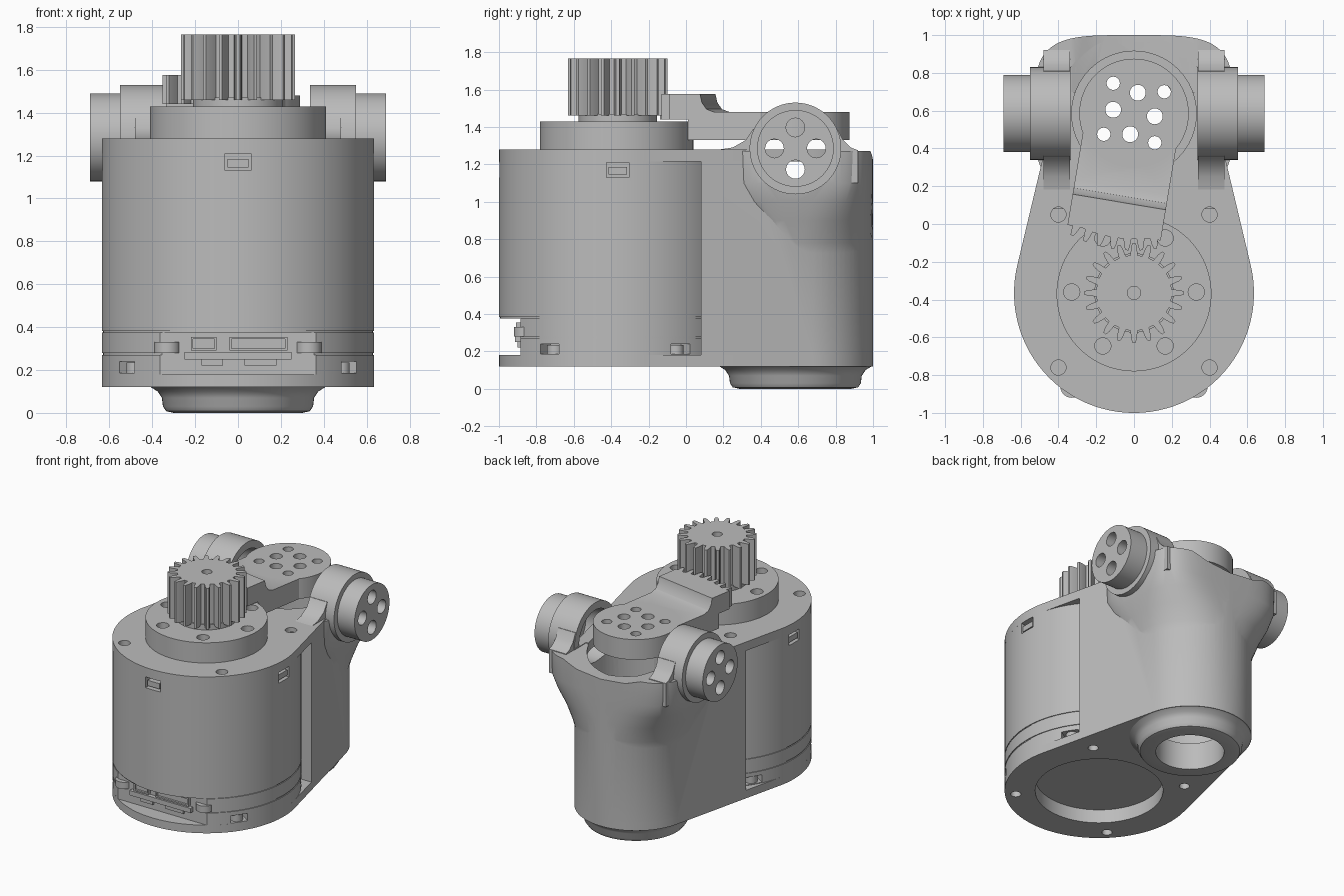
import bpy, bmesh, math
from math import sin, cos, pi, radians
from mathutils import Matrix, Vector

old = bpy.data.objects.get("Cube")
if old:
    bpy.data.objects.remove(old, do_unlink=True)

grey = bpy.data.materials.new("machine_grey")
grey.use_nodes = True
COLOUR = (0.5, 0.5, 0.5, 1)
grey.diffuse_color = COLOUR
grey.node_tree.nodes["Principled BSDF"].inputs["Base Color"].default_value = COLOUR

DRUM_Y, DRUM_R = -0.365, 0.635
POST_Y, POST_R = 0.585, 0.415
PIVOT_Z = 1.285


def loft(name, rings):
    """Closed solid skinned through rings of equal length."""
    bm = bmesh.new()
    loops = [[bm.verts.new(p) for p in ring] for ring in rings]
    n = len(loops[0])
    for a, b in zip(loops, loops[1:]):
        for i in range(n):
            j = (i + 1) % n
            bm.faces.new((a[i], a[j], b[j], b[i]))
    bm.faces.new(loops[0])
    bm.faces.new(loops[-1])
    bmesh.ops.recalc_face_normals(bm, faces=bm.faces)
    mesh = bpy.data.meshes.new(name)
    bm.to_mesh(mesh)
    bm.free()
    mesh.materials.append(grey)
    ob = bpy.data.objects.new(name, mesh)
    bpy.context.collection.objects.link(ob)
    return ob


def prism(name, pts, lo, hi, axis="z"):
    """Extrude a 2D outline along an axis."""
    place = {"x": lambda a, b, t: (t, a, b),
             "y": lambda a, b, t: (a, t, b),
             "z": lambda a, b, t: (a, b, t)}[axis]
    return loft(name, [[place(a, b, t) for a, b in pts] for t in (lo, hi)])


def circle(a, b, r, n=64):
    return [(a + r * cos(2 * pi * i / n), b + r * sin(2 * pi * i / n)) for i in range(n)]


def cyl(name, a, b, r, lo, hi, axis="z", n=64):
    return prism(name, circle(a, b, r, n), lo, hi, axis)


def turned(name, y, profile):
    return loft(name, [[(a, b, z) for a, b in circle(0, y, r, 96)] for r, z in profile])


def box(name, x0, x1, y0, y1, z0, z1):
    return prism(name, [(x0, y0), (x1, y0), (x1, y1), (x0, y1)], z0, z1)


def boolean(target, tools, op="DIFFERENCE"):
    for t in tools:
        m = target.modifiers.new("bool", "BOOLEAN")
        m.operation, m.solver, m.object = op, "EXACT", t
    deps = bpy.context.evaluated_depsgraph_get()
    deps.update()
    mesh = bpy.data.meshes.new_from_object(target.evaluated_get(deps))
    target.modifiers.clear()
    target.data = mesh
    for t in tools:
        bpy.data.objects.remove(t, do_unlink=True)
    return target


def holes(spots, r, lo, hi, axis="z"):
    return [cyl("hole_cutter", a, b, r, lo, hi, axis, 24) for a, b in spots]


def arc(y, r, a0, a1, n=48):
    return [(r * cos(a0 + (a1 - a0) * i / n), y + r * sin(a0 + (a1 - a0) * i / n))
            for i in range(n + 1)]


# Outline wrapping the drum and the rear post
tilt = math.asin((DRUM_R - POST_R) / (POST_Y - DRUM_Y))
rear_arc = arc(POST_Y, POST_R, tilt, pi - tilt)
outline = rear_arc + arc(DRUM_Y, DRUM_R, pi - tilt, 2 * pi + tilt, 96)
SPLIT = 0.08
split_x = (DRUM_R - sin(tilt) * (SPLIT - DRUM_Y)) / cos(tilt)
rear_outline = rear_arc + [(-split_x, SPLIT), (split_x, SPLIT)]
screws = [(sx * 0.4, y) for sx in (-1, 1) for y in (0.05, -0.76)]


def well():
    return cyl("well_cutter", 0, POST_Y, 0.33, 0.2, 2)


def dip():
    pts = [(-.33, 1.6), (-.33, 1.275), (-.2, 1.23), (0, 1.21), (.2, 1.23), (.33, 1.275), (.33, 1.6)]
    return prism("dip_cutter", pts, 0.7, 1.2, "y")


# Plates
base = prism("base_plate", outline, 0.12, 0.18)
boolean(base, holes(screws, 0.035, 0.05, 0.17) + [
    cyl("recess_cutter", 0, DRUM_Y, 0.43, 0, 0.3), cyl("bore_cutter", 0, POST_Y, 0.23, 0, 0.3)])
top = prism("top_plate", outline, 1.215, 1.28)
boolean(top, holes(screws, 0.04, 1.23, 1.4) + [well(), dip()])

# Drum with seam grooves, connector slot, clip and screw pockets
g = 0.006
drum = turned("motor_drum", DRUM_Y, [
    (DRUM_R, 0.18), (DRUM_R, 0.27), (DRUM_R - g, 0.27), (DRUM_R - g, 0.28), (DRUM_R, 0.28),
    (DRUM_R, 0.375), (DRUM_R - g, 0.375), (DRUM_R - g, 0.383), (DRUM_R, 0.383), (DRUM_R, 1.215)])
pockets = [box("slot_cutter", -1, 1, -1.2, -0.885, 0.17, 0.375),
           cyl("recess_cutter", 0, DRUM_Y, 0.43, 0.1, 0.22)]


def radial(ob, angle):
    ob.data.transform(Matrix.Translation((0, DRUM_Y, 0)) @ Matrix.Rotation(radians(angle), 4, "Z"))
    return ob


for a in (-90, 0, 180):
    pockets.append(radial(box("clip_cutter", 0.58, 0.7, -0.06, 0.06, 1.13, 1.21), a))
    radial(box("clip_tab", 0.57, 0.625, -0.05, 0.05, 1.145, 1.185), a)
for a in (-35, 32, 215, 148):
    pockets.append(radial(box("screw_cutter", 0.54, 0.7, -0.06, 0.06, 0.185, 0.24), a))
    radial(cyl("side_screw", 0.585, 0, 0.042, 0.18, 0.235, n=24), a)
boolean(drum, pockets)

# Connectors in the front slot
boolean(box("narrow_connector", -0.22, -0.1, -0.91, -0.87, 0.29, 0.355),
        [box("socket_cutter", -0.21, -0.11, -1, -0.895, 0.3, 0.345)])
boolean(box("wide_connector", -0.04, 0.23, -0.91, -0.87, 0.29, 0.355),
        [box("socket_cutter", -0.03, 0.22, -1, -0.895, 0.3, 0.345)])
box("circuit_board", -0.25, 0.25, -0.915, -0.87, 0.25, 0.285)
for i in range(2):
    box("lower_tab", -0.17 + i * 0.2, -0.07 + i * 0.25, -0.9, -0.87, 0.22, 0.25)
for s in (-1, 1):
    cyl("slot_screw", s * 0.33, -0.86, 0.06, 0.28, 0.33, n=24)


# Rear post, flaring skirt and pivot ears
def squircle(hw, hd, n, z):
    ring = []
    for a, b in circle(0, 0, 1, 72):
        ring.append((math.copysign(abs(a) ** (2 / n), a) * hw,
                     POST_Y + math.copysign(abs(b) ** (2 / n), b) * hd, z))
    return ring


post = prism("rear_housing", rear_outline, 0.15, 1.25)
skirt = loft("skirt", [squircle(.395, .4, 2, .66), squircle(.43, .412, 2.1, .78),
                       squircle(.465, .414, 2.5, .9), squircle(.5, .415, 3.2, 1.0),
                       squircle(.52, .415, 4, 1.1), squircle(.525, .415, 4, 1.27)])
parts, cutters = [skirt], [well(), dip(), cyl("bore_cutter", 0, POST_Y, 0.23, 0, 0.5)]
fillet = [(.15, 1.1), (.15, 1.275), (.25, 1.29), (.32, 1.33), (.36, 1.39),
          (.81, 1.39), (.84, 1.33), (.88, 1.29), (.92, 1.275), (.92, 1.1)]
spots = [(POST_Y + 0.112 * dy, PIVOT_Z + 0.112 * dz) for dy, dz in ((1, 0), (-1, 0), (0, 1), (0, -1))]
for s in (-1, 1):
    parts.append(prism("fillet", fillet, s * 0.34, s * 0.48, "x"))
    parts.append(cyl("ear", POST_Y, PIVOT_Z, 0.245, s * 0.335, s * 0.55, "x"))
    cutters.append(cyl("ear_bore", POST_Y, PIVOT_Z, 0.19, s * 0.2, s * 0.56, "x"))
    boss = cyl("left_pivot_boss" if s > 0 else "right_pivot_boss",
               POST_Y, PIVOT_Z, 0.205, s * 0.545, s * 0.69, "x")
    boolean(boss, holes(spots, 0.05, s * 0.5, s * 0.8, "x"))
boolean(post, parts, "UNION")
boolean(post, cutters)

# Collar under the post
collar = turned("bottom_collar", POST_Y, [
    (0.30, 0), (0.335, 0.008), (0.35, 0.03), (0.355, 0.07), (0.375, 0.1), (0.41, 0.122)])
boolean(collar, [cyl("bore_cutter", 0, POST_Y, 0.23, -0.1, 0.3)])

# Raised output flange with screw holes
flange = cyl("output_flange", 0, -0.37, 0.41, 1.27, 1.43, n=96)
ring = [(0.33 * cos(radians(a)), -0.36 + 0.33 * sin(radians(a))) for a in (0, 60, 120, 180, 240, 300)]
boolean(flange, holes(ring, 0.043, 1.37, 1.5))
cyl("gear_hub", 0, -0.365, 0.21, 1.42, 1.47)


# Drive gear and toothed swing arm
def teeth(y, root, tip, pitch, middles):
    pts = []
    for m in middles:
        for f, r in ((-.3, root), (-.2, root + .65 * (tip - root)), (-.1, tip),
                     (.1, tip), (.2, root + .65 * (tip - root)), (.3, root)):
            pts.append((r * cos(m + f * pitch), y + r * sin(m + f * pitch)))
    return pts


step = 2 * pi / 20
gear = prism("drive_gear", teeth(-0.365, 0.2, 0.265, step, [pi / 2 + i * step for i in range(20)]), 1.46, 1.765)
boolean(gear, holes([(0, -0.365)], 0.035, 1.6, 1.9))

swing = Matrix.Translation((0, POST_Y, 0)) @ Matrix.Rotation(radians(-9.5), 4, "Z")
arm_side = [(0.1, 1.33), (0.1, 1.48), (-0.40, 1.48), (-0.44, 1.495), (-0.465, 1.53),
            (-0.475, 1.575), (-0.64, 1.575), (-0.64, 1.44), (-0.54, 1.44), (-0.54, 1.33)]
bar = prism("swing_arm", arm_side, -0.25, 0.25, "x")
bar.data.transform(swing)
disc = cyl("disc", 0, POST_Y, 0.29, 1.33, 1.48)
boolean(bar, [disc], "UNION")
small = [(-.11, .745), (.16, .7), (-.16, .475), (.11, .43)]
large = [(.02, .695), (-.11, .605), (.11, .57), (-.02, .475)]
boolean(bar, holes(small, 0.035, 1.2, 1.6) + holes(large, 0.042, 1.2, 1.6))
pitch = radians(6)
sector = teeth(POST_Y, 0.665, 0.725, pitch, [-pi / 2 + (i + 0.5) * pitch for i in range(-5, 2)])
inner = [(r.x, r.y) for r in (swing @ Vector(p) for p in ((.25, -.6, 0), (-.25, -.6, 0)))]
prism("arm_teeth", sector + inner, 1.44, 1.575)

# Smooth the curved walls, keep edges crisp
bpy.ops.object.select_all(action="DESELECT")
for ob in bpy.context.collection.objects:
    if ob.type == "MESH" and ob.data.materials and ob.data.materials[0] == grey:
        ob.select_set(True)
        bpy.context.view_layer.objects.active = ob
bpy.ops.object.shade_smooth_by_angle(angle=radians(30))
